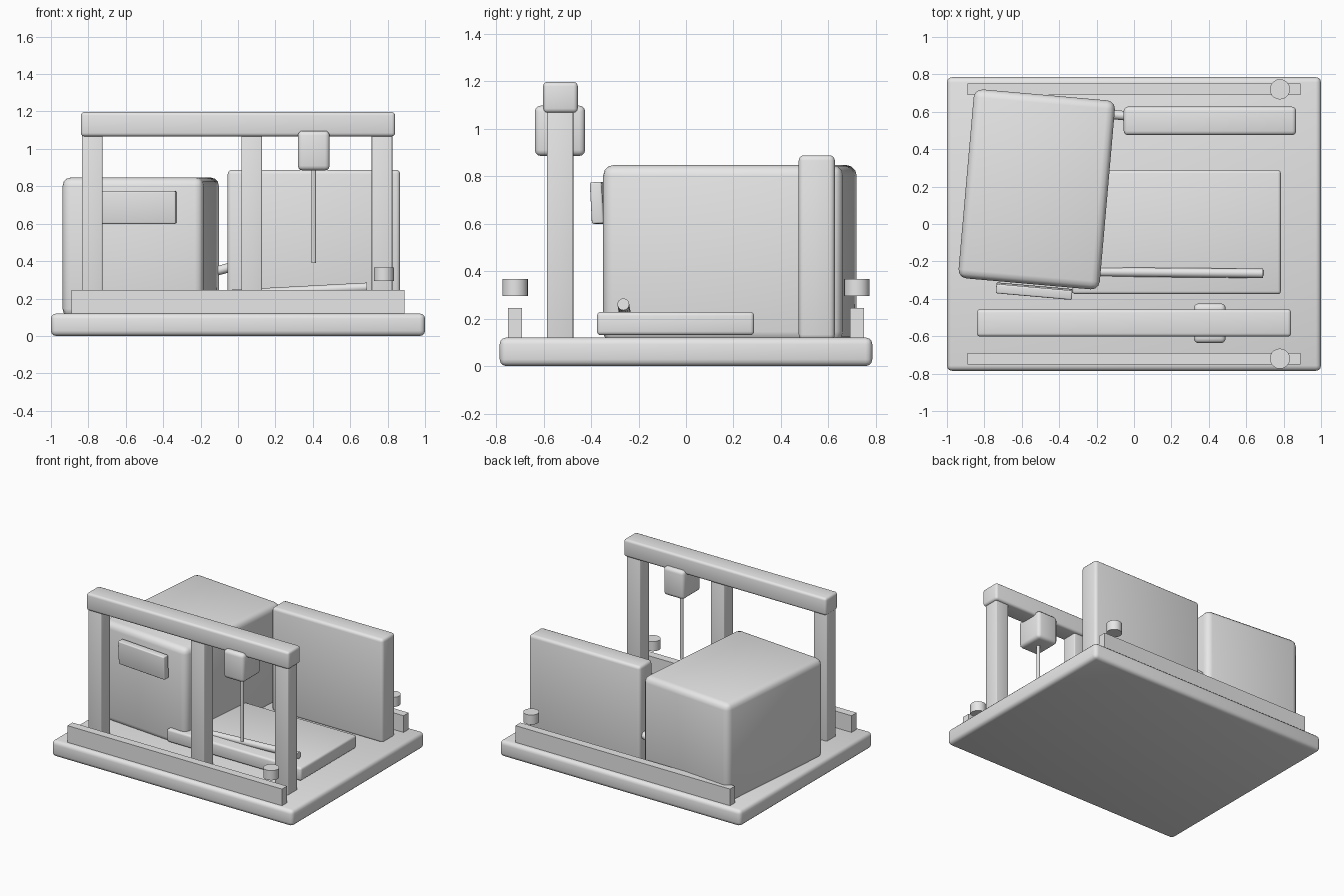
import bpy, bmesh, math
from mathutils import Vector, Matrix

if "Cube" in bpy.data.objects:
    bpy.data.objects.remove(bpy.data.objects["Cube"])

grey = bpy.data.materials.new("light_grey")
grey.diffuse_color = (0.8, 0.8, 0.8, 1)
grey.use_nodes = True
grey.node_tree.nodes["Principled BSDF"].inputs["Base Color"].default_value = grey.diffuse_color


def finish(name, bm, smooth=True):
    """Turn a bmesh into a named, shaded object."""
    bmesh.ops.recalc_face_normals(bm, faces=bm.faces)
    mesh = bpy.data.meshes.new(name)
    bm.to_mesh(mesh)
    bm.free()
    mesh.materials.append(grey)
    ob = bpy.data.objects.new(name, mesh)
    bpy.context.collection.objects.link(ob)
    if smooth:
        bpy.ops.object.select_all(action='DESELECT')
        ob.select_set(True)
        bpy.context.view_layer.objects.active = ob
        bpy.ops.object.shade_smooth_by_angle(angle=math.radians(40))
    return ob


def box(name, x, y, z, bevel=0.0, rot=(0, 0, 0)):
    """Rounded box spanning the x, y and z ranges, turned about its centre."""
    bm = bmesh.new()
    bmesh.ops.create_cube(bm, size=1)
    bmesh.ops.scale(bm, vec=[b - a for a, b in (x, y, z)], verts=bm.verts)
    if bevel:
        bmesh.ops.bevel(bm, geom=bm.edges[:], offset=bevel, segments=3,
                        profile=0.5, affect='EDGES')
    ob = finish(name, bm, bevel > 0)
    ob.location = [(a + b) / 2 for a, b in (x, y, z)]
    ob.rotation_euler = [math.radians(a) for a in rot]
    return ob


def rod(name, start, end, radius, sides=16):
    """Cylinder running between two points."""
    a, b = Vector(start), Vector(end)
    d = b - a
    m = Matrix.Translation((a + b) / 2) @ d.to_track_quat('Z', 'Y').to_matrix().to_4x4()
    bm = bmesh.new()
    bmesh.ops.create_cone(bm, cap_ends=True, segments=sides, radius1=radius,
                          radius2=radius, depth=d.length, matrix=m)
    return finish(name, bm)


# Base slab
box("base", (-1, 1), (-0.785, 0.785), (0, 0.12), 0.028)

# Side rails and floating knobs, front and back
for side, s in (("front", -1), ("back", 1)):
    y = 0.72 * s
    box(side + "_rail", (-0.89, 0.89), (y - 0.03, y + 0.03), (0.11, 0.245))
    rod(side + "_knob", (0.78, y, 0.295), (0.78, y, 0.367), 0.054, 20)

# Gantry: three posts and a beam
for name, x in (("left", -0.78), ("middle", 0.073), ("right", 0.77)):
    box(name + "_post", (x - 0.055, x + 0.055), (-0.585, -0.475), (0.1, 1.09), 0.006)
box("gantry_beam", (-0.84, 0.84), (-0.602, -0.456), (1.067, 1.197), 0.018)

# Hanging carriage and its probe
box("carriage", (0.32, 0.49), (-0.637, -0.425), (0.885, 1.097), 0.025)
rod("probe", (0.405, -0.53, 0.39), (0.405, -0.53, 0.9), 0.012)

# Turned cabinet with a tilted panel on its front
box("cabinet", (-0.899, -0.141), (-0.322, 0.692), (0.1, 0.847), 0.045, (0, 0, -5))
box("cabinet_panel", (-0.738, -0.33), (-0.384, -0.334), (0.6, 0.775), 0.008, (3, 0, -5))

# Upright slab at the back
box("back_slab", (-0.055, 0.867), (0.475, 0.627), (0.11, 0.888), 0.022)

# Low work bed
box("work_bed", (-0.33, 0.785), (-0.375, 0.287), (0.13, 0.228), 0.016)

# Arm lying on the bed and short link between cabinet and slab
rod("bed_arm", (-0.22, -0.256, 0.212), (0.69, -0.264, 0.26), 0.025)
rod("link", (-0.16, 0.59, 0.335), (-0.03, 0.577, 0.37), 0.025)
